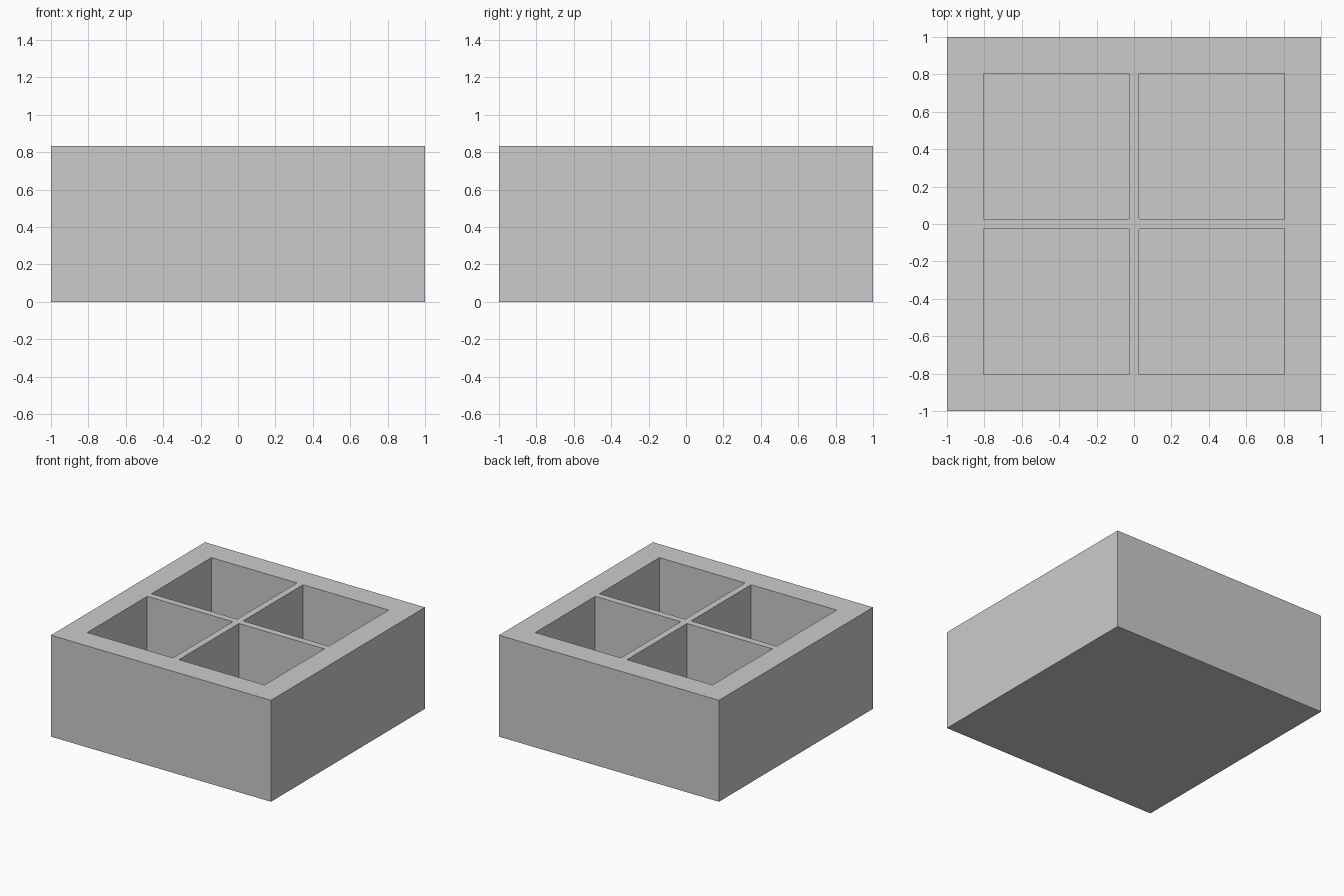
import bpy
import bmesh

default = bpy.data.objects.get("Cube")
if default:
    bpy.data.objects.remove(default, do_unlink=True)

# Proportions: one unit is 1/36 of the model scale
U = 1 / 36
HEIGHT = 30 * U
DEPTH = 28 * U
LINES = [n * U for n in (-36, -29, -1, 1, 29, 36)]

grey = bpy.data.materials.new("plain grey")
grey.use_nodes = True
colour = (0.6, 0.6, 0.6, 1)
grey.diffuse_color = colour
grey.node_tree.nodes["Principled BSDF"].inputs["Base Color"].default_value = colour

bm = bmesh.new()

# Top rim and dividers, laid out as a grid of cells
grid = [[bm.verts.new((x, y, HEIGHT)) for y in LINES] for x in LINES]
pockets = []
for i in range(5):
    for j in range(5):
        cell = bm.faces.new((grid[i][j], grid[i + 1][j],
                             grid[i + 1][j + 1], grid[i][j + 1]))
        if i in (1, 3) and j in (1, 3):
            pockets.append(cell)

# Outer walls and closed base
border = [e for e in bm.edges if e.is_boundary]
walls = bmesh.ops.extrude_edge_only(bm, edges=border)["geom"]
for v in walls:
    if isinstance(v, bmesh.types.BMVert):
        v.co.z = 0
bmesh.ops.holes_fill(bm, edges=[e for e in bm.edges if e.is_boundary], sides=0)

# Four square pockets sunk into the block
sunk = bmesh.ops.extrude_face_region(bm, geom=pockets)["geom"]
for v in sunk:
    if isinstance(v, bmesh.types.BMVert):
        v.co.z = HEIGHT - DEPTH
bmesh.ops.delete(bm, geom=[f for f in pockets if f.is_valid], context="FACES_ONLY")
bmesh.ops.recalc_face_normals(bm, faces=bm.faces)

mesh = bpy.data.meshes.new("four_pocket_tray")
bm.to_mesh(mesh)
bm.free()
mesh.materials.append(grey)
tray = bpy.data.objects.new("four_pocket_tray", mesh)
bpy.context.collection.objects.link(tray)
